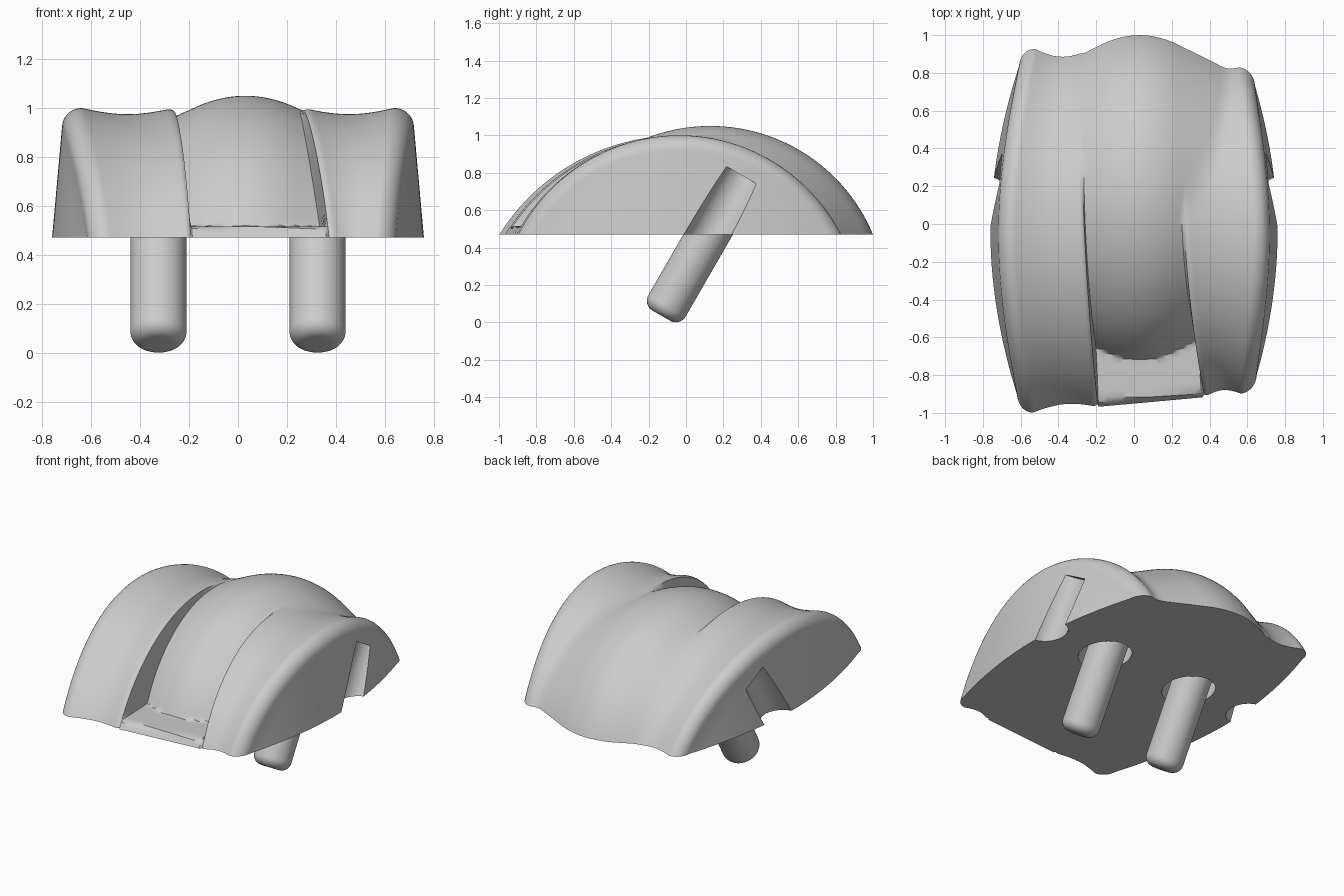
import bpy, bmesh
from math import sin, cos, pi, sqrt, radians
from mathutils import Vector, Matrix

if "Cube" in bpy.data.objects:
    bpy.data.objects.remove(bpy.data.objects["Cube"])

BASE = 0.47                 # height of the flat underside
CY, CZ = -0.03, -0.10       # hub the cross-sections fan out from
ROUND = 0.08                # shoulder radius


def ray(a, cy, cz, R):
    """Distance from the hub along angle a to a circle in the y-z plane."""
    oy, oz = cy - CY, cz - CZ
    k = oy * sin(a) + oz * cos(a)
    return k + sqrt(max(k * k - oy * oy - oz * oz + R * R, 0))


def point(x, a, r):
    return Vector((x, CY + r * sin(a), CZ + r * cos(a)))


def half_width(a, r):
    p = point(0, a, r)
    return 0.76 - 0.09 * (p.z - BASE) - 0.19 * abs(p.y + 0.05) ** 1.9


def outer(x, a):
    R = 1.056 - 0.155 * x
    return ray(a, -0.035, 1 - R, R)


def ridge(x, a):
    d = abs(x - 0.03)
    p = 1.12 * d * d if d < 0.2 else 0.045 + 0.45 * (d - 0.2)
    return ray(a, 0.13, 0.108, 0.942 - p)


def smax(a, b, k=0.02):
    h = max(k - abs(a - b), 0) / k
    return max(a, b) + h * h * k / 4


def wall(side, a):
    y = CY + sin(a) * 1.05
    f = min(max((0.2 - y) / 1.15, 0), 1)
    return 0.27 - 0.08 * f ** 1.5 if side < 0 else 0.26 + 0.12 * f ** 1.8


def lobe(side, a, n=28):
    """Side wall, rounded shoulder and dished top, from the outside inwards."""
    top = outer(side * 0.62, a)
    edge = half_width(a, top - ROUND)
    w = wall(side, a)
    pts = []
    for i in range(5):
        r = 0.5 + (top - ROUND - 0.5) * i / 5
        pts.append(point(side * half_width(a, r), a, r))
    flat = edge - ROUND
    xs = [flat + ROUND * cos(pi / 2 * i / 8) for i in range(8)]
    xs += [flat + (w - flat) * (i / n) for i in range(n)]
    xs += [w + 0.012, w + 0.005, w]
    xs = sorted(xs, reverse=True)
    for x in xs:
        r = outer(side * x, a)
        t = min(max((x - w) / (flat - w), 0), 1)
        r -= 0.025 * sin(pi * t) + 0.012 * max(1 - (x - w) / 0.025, 0) ** 2
        s = max(x - flat, 0)
        r -= ROUND - sqrt(max(ROUND ** 2 - s * s, 0))
        if s < 0.03:
            r = smax(r, ridge(side * x, a))
        pts.append(point(side * x, a, r))
    return pts


def middle(a, n=26):
    """Central ridge and the flat floor in front of it."""
    x0, x1 = -wall(-1, a) + 0.006, wall(1, a) - 0.012
    pts = []
    for i in range(n + 1):
        x = x0 + (x1 - x0) * i / n
        floor = min((0.516 - CZ) / cos(a), outer(x, a))
        r = ridge(x, a)
        pts.append(point(x, a, max(r, floor) if a < 0 else r))
    return pts


def finish(name, bm):
    bmesh.ops.recalc_face_normals(bm, faces=bm.faces)
    me = bpy.data.meshes.new(name)
    bm.to_mesh(me)
    bm.free()
    ob = bpy.data.objects.new(name, me)
    bpy.context.collection.objects.link(ob)
    return ob


def smooth(ob):
    bpy.ops.object.select_all(action='DESELECT')
    ob.select_set(True)
    bpy.context.view_layer.objects.active = ob
    bpy.ops.object.shade_smooth_by_angle(angle=radians(35))


# Main body: fan of cross-sections, trimmed flat underneath
bm = bmesh.new()
rings = []
STEPS = 110
for j in range(STEPS + 1):
    a = radians(-66 + 132 * j / STEPS)
    pts = lobe(-1, a) + middle(a) + lobe(1, a)[::-1]
    rings.append([bm.verts.new(p) for p in pts])
count = len(rings[0])
for A, B in zip(rings, rings[1:]):
    for i in range(count):
        k = (i + 1) % count
        bm.faces.new((A[i], A[k], B[k], B[i]))
bm.faces.new(rings[0])
bm.faces.new(rings[-1])
bmesh.ops.bisect_plane(bm, geom=bm.verts[:] + bm.edges[:] + bm.faces[:],
                       plane_co=(0, 0, BASE), plane_no=(0, 0, 1), clear_inner=True)
bmesh.ops.holes_fill(bm, edges=[e for e in bm.edges if e.is_boundary])
body = finish("body", bm)

# Tilted axis shared by pegs, recesses and side grooves
TILT = Matrix.Rotation(radians(-30), 4, 'X')
TIP = Vector((0, -0.132, 0.036))


def lathe(name, x, profile, seg=48):
    """Revolve (radius, height) points about the tilted axis at x."""
    bm = bmesh.new()
    loops = []
    for r, h in profile:
        loops.append([bm.verts.new((r * cos(2 * pi * i / seg), r * sin(2 * pi * i / seg), h))
                      for i in range(seg)])
    for A, B in zip(loops, loops[1:]):
        for i in range(seg):
            k = (i + 1) % seg
            bm.faces.new((A[i], A[k], B[k], B[i]))
    bm.faces.new(loops[0])
    bm.faces.new(loops[-1])
    bm.transform(Matrix.Translation(TIP + Vector((x, 0, 0))) @ TILT)
    return finish(name, bm)


# Side grooves and peg recesses cut from the body
cutters = []
for s in (-1, 1):
    cutters.append(lathe("groove_cutter", s * 0.77, [(0.113, 0.2), (0.113, 0.865)]))
    cutters.append(lathe("recess_cutter", s * 0.325, [(0.15, 0.2), (0.15, 0.6)]))
for c in cutters:
    c.hide_render = True
    m = body.modifiers.new("cut", 'BOOLEAN')
    m.operation = 'DIFFERENCE'
    m.solver = 'EXACT'
    m.object = c
    bpy.context.view_layer.objects.active = body
    bpy.ops.object.modifier_apply(modifier=m.name)
for c in cutters:
    bpy.data.objects.remove(c)
smooth(body)

# Pegs with rounded tips
tip_curve = [(0.055 + 0.06 * sin(pi / 2 * i / 8), 0.06 - 0.06 * cos(pi / 2 * i / 8))
             for i in range(9)]
for s, label in ((-1, "left"), (1, "right")):
    smooth(lathe(label + "_peg", s * 0.325, tip_curve + [(0.115, 0.62)]))
